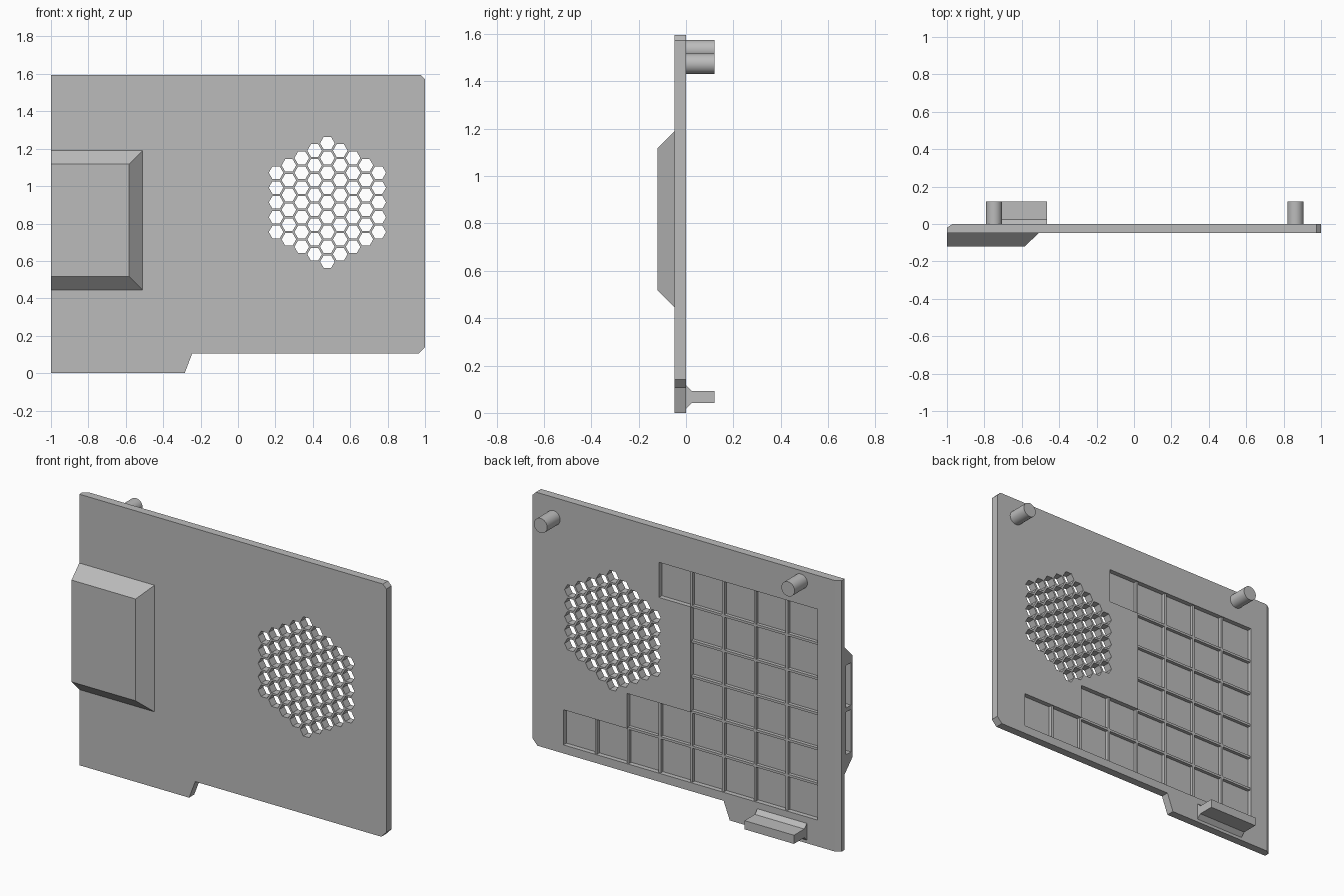
import bpy, bmesh, math
from mathutils import Vector

if "Cube" in bpy.data.objects:
    bpy.data.objects.remove(bpy.data.objects["Cube"])

grey = bpy.data.materials.new("mid_grey")
grey.use_nodes = True
grey.diffuse_color = (0.5, 0.5, 0.5, 1)
grey.node_tree.nodes["Principled BSDF"].inputs["Base Color"].default_value = (0.5, 0.5, 0.5, 1)

FRONT, BACK, DEEP = -0.048, 0.0, -0.028


def add_prism(bm, outline, a, b, axis="y"):
    """Extrude an outline (xz along y, or yz along x) from a to b."""
    def place(p, t):
        return (p[0], t, p[1]) if axis == "y" else (t, p[0], p[1])
    face = bm.faces.new([bm.verts.new(place(p, a)) for p in outline])
    ext = bmesh.ops.extrude_face_region(bm, geom=[face])
    moved = [v for v in ext["geom"] if isinstance(v, bmesh.types.BMVert)]
    shift = Vector((0, b - a, 0)) if axis == "y" else Vector((b - a, 0, 0))
    bmesh.ops.translate(bm, verts=moved, vec=shift)
    return moved


def rect(x0, x1, z0, z1):
    return [(x0, z0), (x1, z0), (x1, z1), (x0, z1)]


def finish(bm, name):
    bmesh.ops.recalc_face_normals(bm, faces=bm.faces[:])
    mesh = bpy.data.meshes.new(name)
    bm.to_mesh(mesh)
    bm.free()
    mesh.materials.append(grey)
    obj = bpy.data.objects.new(name, mesh)
    bpy.context.collection.objects.link(obj)
    return obj


def cut(obj, cutter):
    mod = obj.modifiers.new("cut", "BOOLEAN")
    mod.operation, mod.solver, mod.object = "DIFFERENCE", "EXACT", cutter
    bpy.context.view_layer.objects.active = obj
    bpy.ops.object.modifier_apply(modifier=mod.name)
    bpy.data.objects.remove(cutter)


# Panel with a step at the bottom and clipped corners
bm = bmesh.new()
add_prism(bm, [(-1, 0), (-0.285, 0), (-0.245, 0.105), (0.967, 0.105), (1, 0.14),
               (1, 1.572), (0.977, 1.595), (-1, 1.595)], FRONT, BACK)
# Sloped rear edge along one side
cutgeom = bmesh.ops.bisect_plane(bm, geom=bm.verts[:] + bm.edges[:] + bm.faces[:],
                                 plane_co=(-1, -0.02, 0), plane_no=(-0.02, 0.03, 0),
                                 clear_outer=True)["geom_cut"]
bmesh.ops.holes_fill(bm, edges=[e for e in cutgeom if isinstance(e, bmesh.types.BMEdge)])
panel = finish(bm, "panel")

# Honeycomb vent
bm = bmesh.new()
pitch, radius, rings = 0.0792, 0.039, 4
for col in range(-rings, rings + 1):
    count = 2 * rings + 1 - abs(col)
    for row in range(count):
        cx = 0.478 + col * pitch * math.cos(math.pi / 6)
        cz = 0.913 + (row - (count - 1) / 2) * pitch
        add_prism(bm, [(cx + radius * math.cos(k * math.pi / 3),
                        cz + radius * math.sin(k * math.pi / 3)) for k in range(6)], -0.2, 0.2)
cut(panel, finish(bm, "vent_cutter"))

# Stepped pocket in the back; cells counted per row from the bottom
cells = [8, 6, 4, 4, 4, 5]
X0, Z0, STEP = -0.857, 0.155, 0.2068
outline = [(X0, Z0)]
for row, n in enumerate(cells):
    for z in (row, row + 1):
        p = (X0 + n * STEP, Z0 + z * STEP)
        if row and cells[row - 1] == n and z == row:
            continue
        if len(outline) > 2 and outline[-1][0] == outline[-2][0] == p[0]:
            outline.pop()
        outline.append(p)
outline.append((X0, Z0 + len(cells) * STEP))
bm = bmesh.new()
add_prism(bm, outline, DEEP, 0.1)
cut(panel, finish(bm, "pocket_cutter"))

# Ribs dividing the pocket into square cells
bm = bmesh.new()
HALF, RIB_TOP = 0.007, -0.008
for row, n in enumerate(cells):
    z = Z0 + row * STEP
    for k in range(1, n):
        x = X0 + k * STEP
        add_prism(bm, rect(x - HALF, x + HALF, z, z + STEP), DEEP, RIB_TOP)
    if row:
        x1 = X0 + min(n, cells[row - 1]) * STEP
        add_prism(bm, rect(X0, x1, z - HALF, z + HALF), DEEP, RIB_TOP)
finish(bm, "pocket_ribs")

# Raised housing on the front, flush with the side
bm = bmesh.new()
for v in add_prism(bm, rect(-1, -0.51, 0.445, 1.19), FRONT, -0.12):
    v.co.z += 0.073 if v.co.z < 0.8 else -0.073
    if v.co.x > -0.9:
        v.co.x -= 0.073
housing = finish(bm, "port_housing")

# Two port openings in the side of the housing
bm = bmesh.new()
for z0 in (0.555, 0.83):
    add_prism(bm, [(-0.105, z0), (-0.06, z0), (-0.06, z0 + 0.25), (-0.105, z0 + 0.25)],
              -1.1, -0.65, "x")
cut(housing, finish(bm, "port_cutter"))

# Clip tab with flared root
bm = bmesh.new()
add_prism(bm, [(0, 0.018), (0.024, 0.042), (0.12, 0.042), (0.12, 0.093),
               (0.024, 0.093), (0, 0.117)], -0.787, -0.465, "x")
finish(bm, "clip_tab")

# Locating pegs
for name, x, z in (("left_peg", 0.863, 1.474), ("right_peg", -0.748, 1.532)):
    bpy.ops.mesh.primitive_cylinder_add(vertices=32, radius=0.043, depth=0.12,
                                        location=(x, 0.06, z), rotation=(math.pi / 2, 0, 0))
    peg = bpy.context.object
    peg.name = name
    peg.data.materials.append(grey)
    bpy.ops.object.shade_smooth_by_angle()
